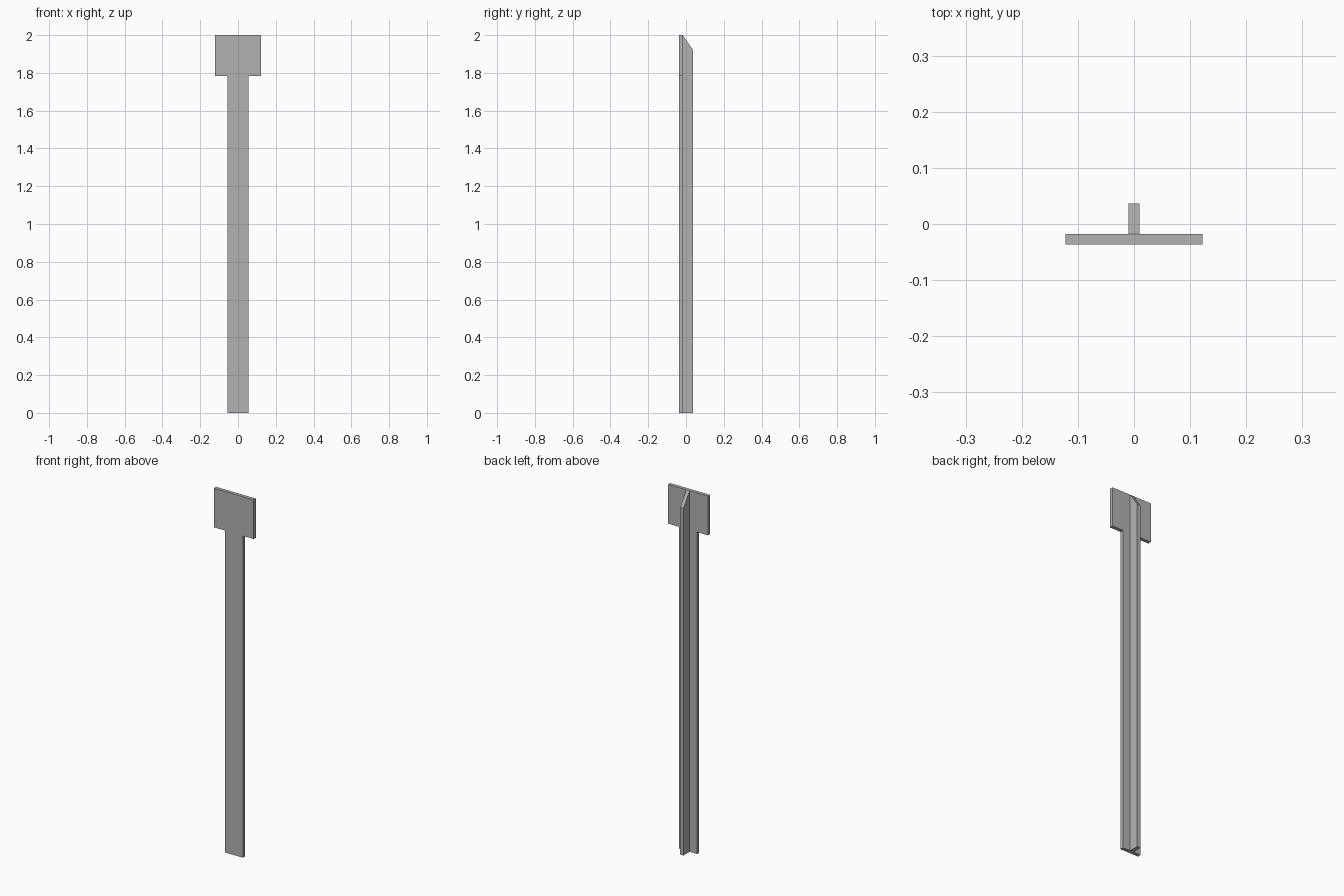
import bpy
import bmesh
from mathutils import Vector

cube = bpy.data.objects.get("Cube")
if cube:
    bpy.data.objects.remove(cube, do_unlink=True)

# Single grey finish
grey = bpy.data.materials.new("plain grey")
grey.use_nodes = True
colour = (0.45, 0.45, 0.45, 1.0)
grey.diffuse_color = colour
grey.node_tree.nodes["Principled BSDF"].inputs["Base Color"].default_value = colour


def extrude_profile(name, points, direction):
    """Make a flat-shaded solid by sweeping a closed profile."""
    bm = bmesh.new()
    face = bm.faces.new([bm.verts.new(p) for p in points])
    swept = bmesh.ops.extrude_face_region(bm, geom=[face])["geom"]
    moved = [v for v in swept if isinstance(v, bmesh.types.BMVert)]
    bmesh.ops.translate(bm, verts=moved, vec=Vector(direction))
    bmesh.ops.recalc_face_normals(bm, faces=bm.faces)
    mesh = bpy.data.meshes.new(name)
    bm.to_mesh(mesh)
    bm.free()
    mesh.materials.append(grey)
    obj = bpy.data.objects.new(name, mesh)
    bpy.context.collection.objects.link(obj)
    return obj


height = 2.0
front, joint, back = -0.0365, -0.0175, 0.0365
stem, head, shoulder = 0.0555, 0.122, 1.783
web, bevel_end = 0.01, 1.923

# Front plate: narrow stem with a wide rectangular head
half = [(stem, 0), (stem, shoulder), (head, shoulder), (head, height)]
outline = half + [(-x, z) for x, z in reversed(half)]
extrude_profile("front_plate", [(x, front, z) for x, z in outline],
                (0, joint - front, 0))

# Rear stiffening rib with a sloped top
side = [(joint, 0), (back, 0), (back, bevel_end), (joint, height)]
extrude_profile("rear_rib", [(-web, y, z) for y, z in side], (2 * web, 0, 0))
